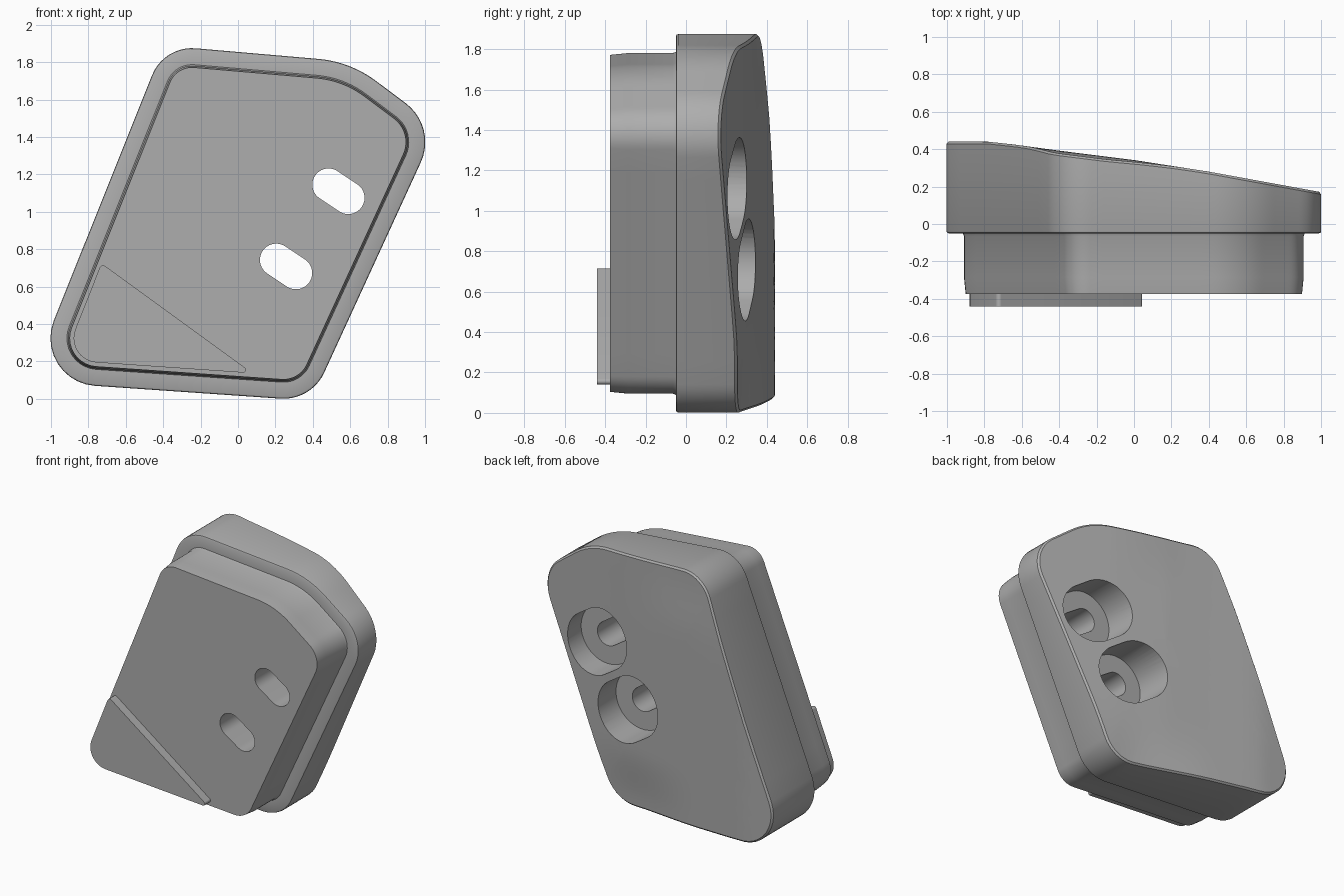
import bpy, bmesh, math
from mathutils import Vector

if "Cube" in bpy.data.objects:
    bpy.data.objects.remove(bpy.data.objects["Cube"])

mat = bpy.data.materials.new("satin grey")
mat.diffuse_color = (0.42, 0.42, 0.42, 1)
mat.use_nodes = True
mat.node_tree.nodes["Principled BSDF"].inputs["Base Color"].default_value = mat.diffuse_color


def outline(corners, inset=0.0, arc=10, line=10):
    """Clockwise (x, z) loop of a polygon with corners (x, z, radius)."""
    arcs, n = [], len(corners)
    for i in range(n):
        a, p, b = (Vector(corners[(i + k) % n][:2]) for k in (-1, 0, 1))
        r = corners[i][2]
        u, v = (p - a).normalized(), (b - p).normalized()
        turn = math.acos(max(-1, min(1, u.dot(v))))
        n0 = Vector((-u.y, u.x))
        centre = p - u * r * math.tan(turn / 2) - n0 * r
        start = math.atan2(n0.y, n0.x)
        arcs.append([centre + (r - inset) * Vector((math.cos(start - turn * k / arc),
                                                    math.sin(start - turn * k / arc)))
                     for k in range(arc + 1)])
    pts = []
    for i in range(n):
        pts += arcs[i]
        s, e = arcs[i][-1], arcs[(i + 1) % n][0]
        pts += [s.lerp(e, k / line) for k in range(1, line)]
    return pts


def loft(name, rings):
    """Skin rings of (x, y, z) points and close both ends."""
    bm = bmesh.new()
    rows = [[bm.verts.new(p) for p in ring] for ring in rings]
    n = len(rows[0])
    for a, b in zip(rows, rows[1:]):
        for i in range(n):
            j = (i + 1) % n
            bm.faces.new((a[i], a[j], b[j], b[i]))
    bm.faces.new(rows[0])
    bm.faces.new(rows[-1])
    bmesh.ops.recalc_face_normals(bm, faces=bm.faces)
    me = bpy.data.meshes.new(name)
    bm.to_mesh(me)
    bm.free()
    me.materials.append(mat)
    ob = bpy.data.objects.new(name, me)
    bpy.context.collection.objects.link(ob)
    return ob


def flat(pts, y):
    return [(p.x, y, p.y) for p in pts]


# Sloping back surface: depth falls to the right, with a hollow at the bottom
KEYS = [(-1.1, .44), (-.78, .44), (-.64, .425), (-.4, .392), (0, .342), (.4, .28), (1.1, .152)]


def smooth(t):
    t = max(0, min(1, t))
    return t * t * (3 - 2 * t)


def back(x, z):
    y = KEYS[-1][1]
    for (x0, y0), (x1, y1) in zip(KEYS, KEYS[1:]):
        if x0 <= x <= x1:
            y = y0 + (y1 - y0) * (x - x0) / (x1 - x0)
            break
    hollow = .035 * smooth(1 - z / .45) * smooth(1 - abs(x - .2) / .6)
    top_drop = .015 * smooth((z - 1.4) / .45) * smooth((.3 - x) / .5)
    return y - hollow - top_drop


# Body: narrower plinth at the front, wide flange behind it
SHAPE = [(-1.115, .094, .255), (-.396, 1.889, .23), (.6, 1.803, .6),
         (1.065, 1.455, .26), (.392, -.01, .24)]
outer = outline(SHAPE)
rings = [flat(outline(SHAPE, d), y) for d, y in
         ((.103, -.375), (.094, -.285), (.094, -.065), (.088, -.05), (.012, -.05), (.003, -.046), (0, -.036))]
rings.append([(p.x, back(p.x, p.y) - .012, p.y) for p in outer])
rim = outline(SHAPE, .012)
mid = Vector((0, .94))
for k in range(16):
    ring = [mid + (p - mid) * (1 - k / 16) for p in rim]
    rings.append([(p.x, back(p.x, p.y), p.y) for p in ring])
body = loft("mount_body", rings)

# Two bolt slots, each with a wider recess sunk from the back
HALF = Vector((.0525, -.035))


def slot(name, centre, r, y0, y1):
    ang = math.atan2(HALF.y, HALF.x)
    pts = []
    for side in (1, -1):
        for k in range(25):
            a = ang + (0 if side == 1 else math.pi) - math.pi / 2 + math.pi * k / 24
            pts.append(Vector(centre) + HALF * side + r * Vector((math.cos(a), math.sin(a))))
    ob = loft(name, [flat(pts, y0), flat(pts, y1)])
    ob.hide_render = True
    return ob


bpy.context.view_layer.objects.active = body
for centre in ((.537, 1.11), (.257, .708)):
    for r, y0 in ((.087, -.6), (.218, .05)):
        cutter = slot("slot_cutter", centre, r, y0, .7)
        mod = body.modifiers.new("cut", 'BOOLEAN')
        mod.operation = 'DIFFERENCE'
        mod.solver = 'EXACT'
        mod.object = cutter
        bpy.ops.object.modifier_apply(modifier=mod.name)
        bpy.data.objects.remove(cutter)

# Raised triangular pad on the lower left of the front
pad = outline([(-.935, .207, .13), (-.73, .725, .02), (.078, .137, .015)], line=2)
corner_pad = loft("corner_pad", [flat(pad, -.44), flat(pad, -.37)])

# Smooth curves, crisp edges
for ob in (body, corner_pad):
    bpy.ops.object.select_all(action='DESELECT')
    ob.select_set(True)
    bpy.context.view_layer.objects.active = ob
    bpy.ops.object.shade_smooth_by_angle(angle=math.radians(30))
